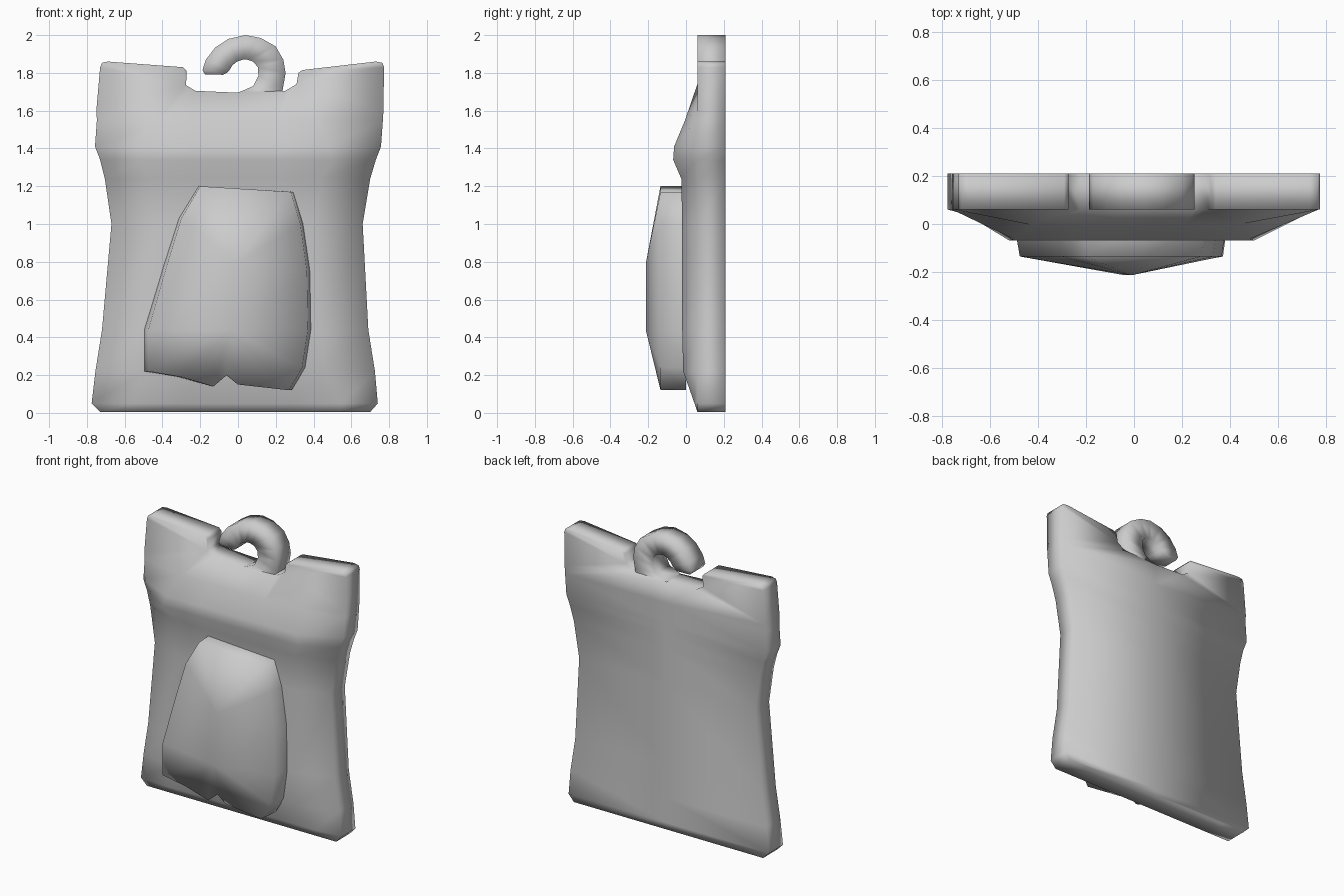
import bpy, bmesh

cube = bpy.data.objects.get("Cube")
if cube:
    bpy.data.objects.remove(cube, do_unlink=True)

BACK, RIM = 0.21, 0.06

grey = bpy.data.materials.new("soft_grey")
grey.use_nodes = True
colour = (0.6, 0.6, 0.6, 1)
grey.diffuse_color = colour
grey.node_tree.nodes["Principled BSDF"].inputs["Base Color"].default_value = colour


def finish(bm, name):
    bmesh.ops.recalc_face_normals(bm, faces=bm.faces)
    for f in bm.faces:
        f.smooth = True
    mesh = bpy.data.meshes.new(name)
    bm.to_mesh(mesh)
    bm.free()
    mesh.materials.append(grey)
    obj = bpy.data.objects.new(name, mesh)
    bpy.context.collection.objects.link(obj)
    return obj


# Bag body: rows of z, left edge, right edge, inner left, inner right, front depth
ROWS = [
    (0.005, -0.73, 0.70, -0.55, 0.55, RIM),
    (0.05, -0.775, 0.74, -0.55, 0.55, 0.045),
    (0.22, -0.755, 0.725, -0.5, 0.46, -0.015),
    (0.44, -0.72, 0.69, -0.48, 0.44, -0.02),
    (1.0, -0.67, 0.66, -0.40, 0.40, -0.02),
    (1.24, -0.705, 0.70, -0.46, 0.44, -0.025),
    (1.34, -0.73, 0.73, -0.52, 0.50, -0.068),
    (1.41, -0.757, 0.757, -0.50, 0.48, -0.063),
    (1.55, -0.747, 0.767, -0.42, 0.42, -0.005),
]
bm = bmesh.new()
front, back = [], []
twin = {}


def add(x, z, y, paired):
    v = bm.verts.new((x, y, z))
    if paired:
        twin[v] = bm.verts.new((x, BACK, z))
    return v


for i, (z, l, r, il, ir, y) in enumerate(ROWS):
    xs = (l, il, il / 2, 0, ir / 2, ir, r)
    row = []
    for c, x in enumerate(xs):
        edge = c in (0, 6)
        row.append(add(x, z, RIM if edge else y, edge or c == 3 or i == 0))
    front.append(row)

# Floor of the notch between the two top tabs
NOTCH = [(-0.75, 1.60), (-0.275, 1.735), (-0.225, 1.705), (0, 1.695),
         (0.25, 1.705), (0.31, 1.74), (0.77, 1.60)]
front.append([add(x, z, RIM, True) for x, z in NOTCH])

for lo, hi in zip(front, front[1:]):
    for c in range(6):
        bm.faces.new((lo[c], lo[c + 1], hi[c + 1], hi[c]))
    for half in (slice(0, 4), slice(3, 7)):
        loop = [twin[v] for v in lo[half] if v in twin]
        loop += [twin[v] for v in reversed(hi[half]) if v in twin]
        bm.faces.new(loop)

# Top tabs
TABS = [
    (0, 1, [(-0.73, 1.83), (-0.72, 1.853), (-0.69, 1.86), (-0.29, 1.83), (-0.272, 1.81)]),
    (6, 5, [(0.773, 1.83), (0.765, 1.853), (0.73, 1.86), (0.34, 1.815), (0.32, 1.80)]),
]
outline = [row[6] for row in front]
tab_verts = {}
for a, b, pts in TABS:
    tab = [add(x, z, RIM, True) for x, z in pts]
    loop = [front[-1][a]] + tab + [front[-1][b]]
    bm.faces.new(loop)
    bm.faces.new([twin[v] for v in loop])
    tab_verts[a] = tab

# Rim joining front and back
outline += tab_verts[6] + list(reversed(front[-1][1:6])) + list(reversed(tab_verts[0]))
outline += [row[0] for row in reversed(front)] + front[0][1:6]
for a, b in zip(outline, outline[1:] + outline[:1]):
    bm.faces.new((a, b, twin[b], twin[a]))
finish(bm, "bag_body")

# Hook: pairs of outer and inner outline points from base to tip
HOOK = [
    (0.235, 1.70, 0.00, 1.695), (0.24, 1.73, 0.08, 1.73),
    (0.252, 1.80, 0.108, 1.785), (0.24, 1.87, 0.105, 1.83),
    (0.20, 1.94, 0.08, 1.86), (0.12, 1.985, 0.05, 1.87),
    (0.04, 2.0, 0.025, 1.87), (-0.05, 1.98, -0.005, 1.86),
    (-0.12, 1.935, -0.03, 1.84), (-0.17, 1.87, -0.045, 1.815),
    (-0.188, 1.815, -0.06, 1.80), (-0.175, 1.792, -0.08, 1.79),
]
bm = bmesh.new()
rings = []
for ox, oz, ix, iz in HOOK:
    rings.append([bm.verts.new(p) for p in
                  ((ox, RIM, oz), (ix, RIM, iz), (ix, BACK, iz), (ox, BACK, oz))])
for a, b in zip(rings, rings[1:]):
    for k in range(4):
        n = (k + 1) % 4
        bm.faces.new((a[k], a[n], b[n], b[k]))
bm.faces.new(rings[-1])
finish(bm, "hook")

# Raised front panel: rim outline, walls into the bag and a central ridge
PANEL = [
    (-0.2, 1.20), (0.04, 1.185), (0.28, 1.17), (0.33, 1.0), (0.365, 0.75),
    (0.37, 0.44), (0.34, 0.24), (0.27, 0.12), (0.0, 0.15), (-0.06, 0.2),
    (-0.13, 0.14), (-0.3, 0.19), (-0.475, 0.22), (-0.475, 0.44),
    (-0.38, 0.77), (-0.3, 1.03),
]
bm = bmesh.new()
rim = [bm.verts.new((x, -0.135, z)) for x, z in PANEL]
base = [bm.verts.new((x * 1.05, 0.0, z)) for x, z in PANEL]
for i in range(len(rim)):
    j = (i + 1) % len(rim)
    bm.faces.new((rim[i], rim[j], base[j], base[i]))
ridge_top = bm.verts.new((-0.01, -0.213, 0.79))
ridge_low = bm.verts.new((-0.04, -0.213, 0.44))
for i in range(len(rim)):
    j = (i + 1) % len(rim)
    if i in (4, 13):
        bm.faces.new((rim[i], rim[j], ridge_low if i == 4 else ridge_top,
                      ridge_top if i == 4 else ridge_low))
    else:
        bm.faces.new((rim[i], rim[j], ridge_low if 4 < i < 13 else ridge_top))
finish(bm, "front_panel")
